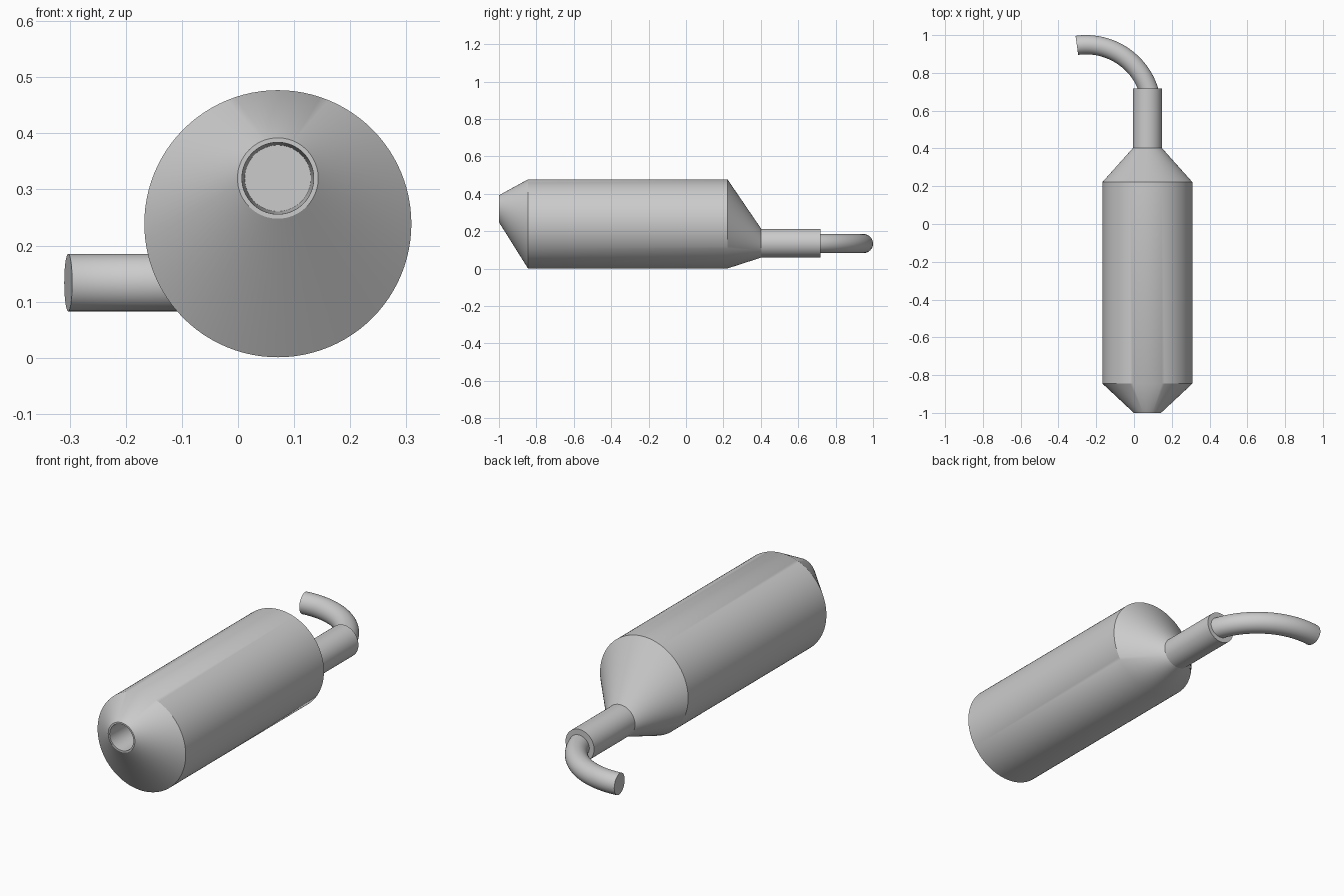
import bpy, bmesh
from math import sin, cos, pi, radians
from mathutils import Vector

if "Cube" in bpy.data.objects:
    bpy.data.objects.remove(bpy.data.objects["Cube"])

SIDES = 96
CX = 0.071


def loft(name, rings, sides=SIDES):
    """Skin circles (centre, side axis, radius) whose second axis is z; cap both ends."""
    bm = bmesh.new()
    loops = []
    for centre, side, r in rings:
        c, s = Vector(centre), Vector(side)
        loops.append([bm.verts.new(c + s * (r * cos(2 * pi * i / sides))
                                   + Vector((0, 0, r * sin(2 * pi * i / sides))))
                      for i in range(sides)])
    for a, b in zip(loops, loops[1:]):
        for i in range(sides):
            j = (i + 1) % sides
            bm.faces.new((a[i], a[j], b[j], b[i]))
    bm.faces.new(loops[0])
    bm.faces.new(loops[-1])
    bmesh.ops.recalc_face_normals(bm, faces=bm.faces)
    mesh = bpy.data.meshes.new(name)
    bm.to_mesh(mesh)
    bm.free()
    ob = bpy.data.objects.new(name, mesh)
    bpy.context.collection.objects.link(ob)
    bpy.ops.object.select_all(action='DESELECT')
    ob.select_set(True)
    bpy.context.view_layer.objects.active = ob
    bpy.ops.object.shade_smooth_by_angle(angle=radians(30))
    return ob


def straight(name, profile):
    """Loft along y from (y, centre z, radius) stations."""
    return loft(name, [((CX, y, z), (1, 0, 0), r) for y, z, r in profile])


# Canister: recessed inlet, offset front cone, drum, offset rear cone
straight("canister", [
    (-0.84, 0.32, 0.059),
    (-1.0, 0.32, 0.064),
    (-1.0, 0.32, 0.072),
    (-0.845, 0.239, 0.238),
    (0.222, 0.239, 0.238),
    (0.402, 0.136, 0.077),
])

# Outlet sleeve
straight("outlet_sleeve", [(0.39, 0.136, 0.077), (0.718, 0.136, 0.077)])

# Curved tailpipe, bending a little past a right angle
BEND, PX, PY, STEPS = 0.349, -0.254, 0.60, 32
rings = []
for i in range(STEPS + 1):
    a = radians(12 + (98 - 12) * i / STEPS)
    rings.append(((PX + BEND * cos(a), PY + BEND * sin(a), 0.134),
                  (cos(a), sin(a), 0), 0.051))
loft("tailpipe", rings, 64)
